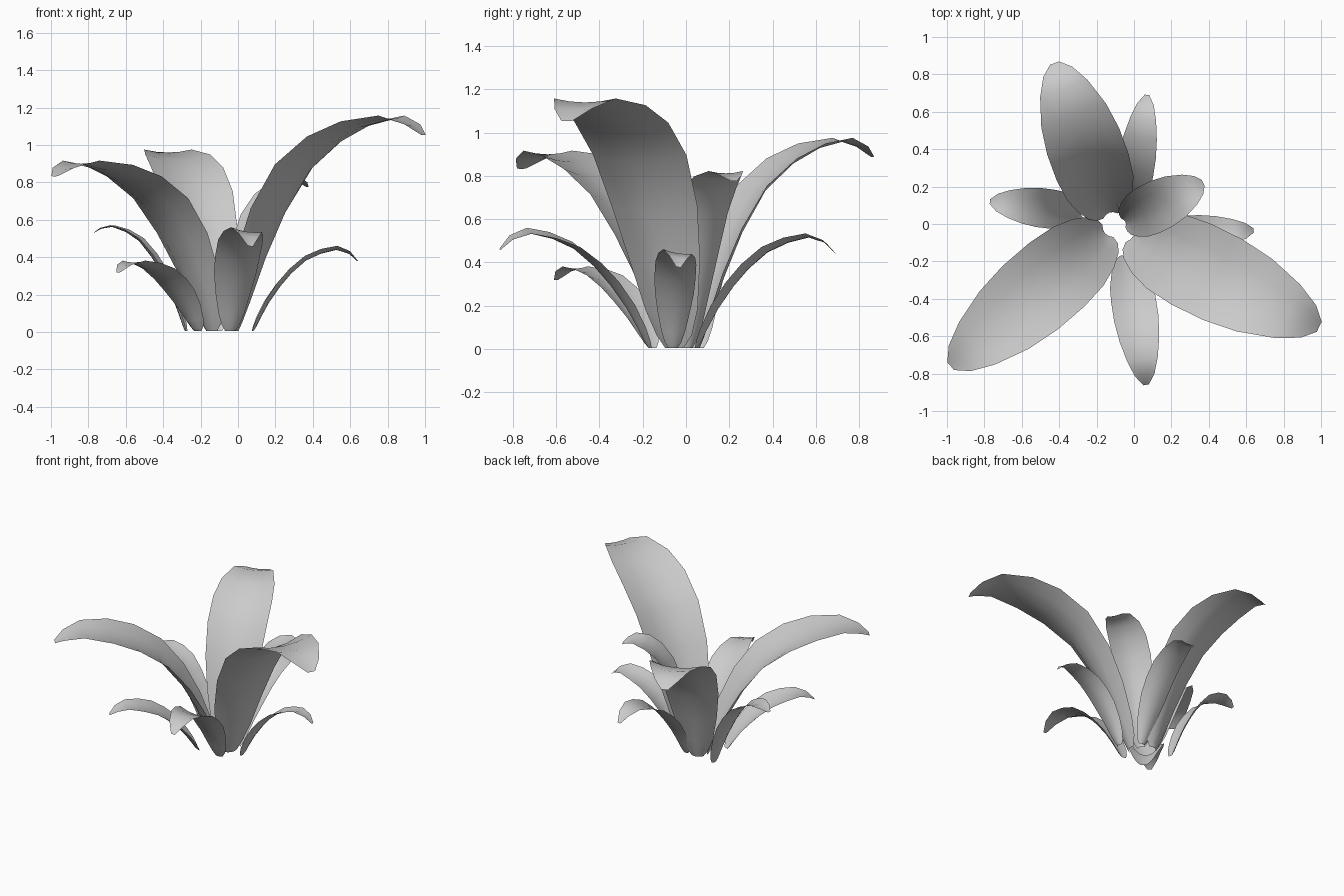
import bpy
import bmesh
from mathutils import Vector

if "Cube" in bpy.data.objects:
    bpy.data.objects.remove(bpy.data.objects["Cube"])

# Arch profiles: (distance along reach, height fraction, half-width fraction)
TALL = [(0, 0.01, .2), (.012, .05, .38), (.045, .15, .56), (.115, .35, .76), (.21, .56, .92),
        (.34, .76, 1.0), (.50, .89, 1.0), (.66, .965, .9), (.83, 1.0, .66), (.94, .965, .40),
        (1, .92, .12)]
LOW = [(0, 0.01, .22), (.02, .06, .4), (.06, .17, .58), (.14, .36, .78), (.25, .56, .95),
       (.36, .72, 1.0), (.5, .87, 1.0), (.65, .955, .9), (.8, 1.0, .7), (.92, .95, .45),
       (1, .85, .12)]
ACROSS = [-1, -.5, 0, .5, 1]


def leaf(name, profile, base, tip, height, half_width, droop=1, roll=0):
    base, tip = Vector((*base, 0)), Vector((*tip, 0))
    out = tip - base
    flat_side = Vector((-out.y, out.x, 0)).normalized()
    spine = []
    for r, z, _ in profile:
        if r > .82:
            z = 1 - (1 - z) * droop
        spine.append(base + out * r + Vector((0, 0, height * z)))
    bm = bmesh.new()
    rows = []
    for i, p in enumerate(spine):
        r, _, w = profile[i]
        w *= half_width
        tangent = spine[min(i + 1, len(spine) - 1)] - spine[max(i - 1, 0)]
        side = (flat_side + Vector((0, 0, roll * r))).normalized()
        normal = tangent.cross(side).normalized()
        # channelled near the base, flatter towards the tip
        cup = w * (.48 - .4 * r ** .5)
        rows.append([bm.verts.new(p + side * w * u + normal * cup * (u * u - .33))
                     for u in ACROSS])
    for v in rows[0]:
        v.co.z = .005
    for a, b in zip(rows, rows[1:]):
        for j in range(len(ACROSS) - 1):
            bm.faces.new((a[j], b[j], b[j + 1], a[j + 1])).smooth = True
    bmesh.ops.recalc_face_normals(bm, faces=bm.faces)
    bm.normal_update()
    if sum(f.normal.z for f in bm.faces) < 0:
        bmesh.ops.reverse_faces(bm, faces=bm.faces)
    mesh = bpy.data.meshes.new(name)
    bm.to_mesh(mesh)
    bm.free()
    bpy.context.collection.objects.link(bpy.data.objects.new(name, mesh))


# Large inner leaves
leaf("large_leaf_back", TALL, (-.13, .055), (-.425, .86), .965, .205)
leaf("large_leaf_left", TALL, (-.15, -.045), (-.98, -.76), .905, .225)
leaf("large_leaf_right", TALL, (-.01, -.06), (.99, -.55), 1.145, .24)
leaf("upright_leaf", TALL, (-.05, .01), (.37, .22), .815, .135, .6)

# Small outer leaves
leaf("small_leaf_back", LOW, (-.03, .05), (.07, .69), .52, .1, 1, -.15)
leaf("small_leaf_front", LOW, (-.04, -.17), (.065, -.86), .54, .12, 1, -.2)
leaf("small_leaf_left", LOW, (-.28, .06), (-.77, .12), .565, .105, .4)
leaf("small_leaf_front_left", LOW, (-.22, -.16), (-.64, -.6), .375, .12)
leaf("small_leaf_right", LOW, (.08, -.06), (.64, -.035), .445, .095, 1, -.2)
